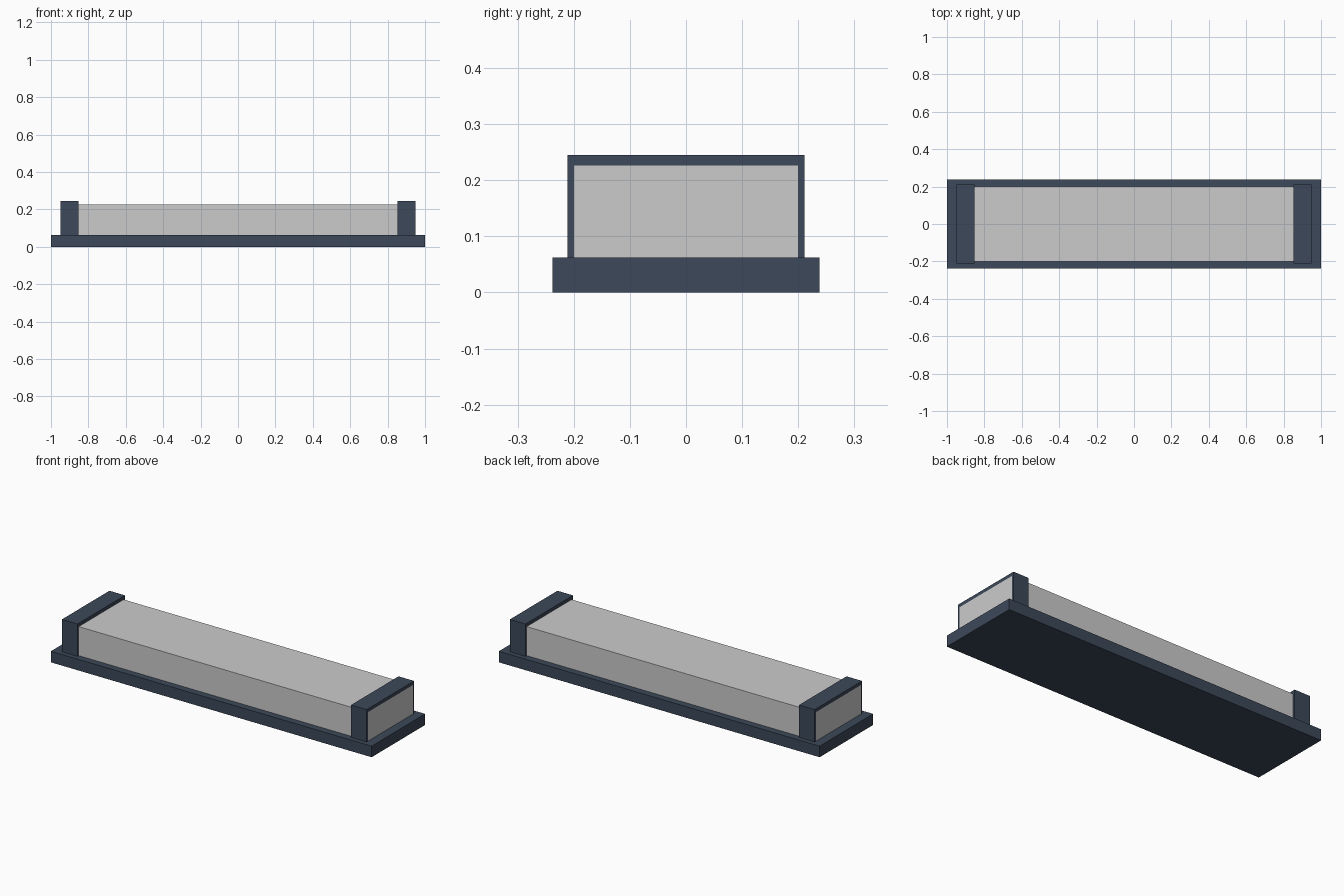
import bpy

if "Cube" in bpy.data.objects:
    bpy.data.objects.remove(bpy.data.objects["Cube"])

dark = bpy.data.materials.new("dark_slate")
dark.diffuse_color = (0.045, 0.065, 0.10, 1)
dark.use_nodes = True
dark.node_tree.nodes["Principled BSDF"].inputs["Base Color"].default_value = dark.diffuse_color


def box(name, x, y, z, mat=None):
    """Axis-aligned box from (min, max) ranges."""
    bpy.ops.mesh.primitive_cube_add(size=1)
    ob = bpy.context.object
    ob.name = name
    ob.location = [(r[0] + r[1]) / 2 for r in (x, y, z)]
    ob.scale = [r[1] - r[0] for r in (x, y, z)]
    bpy.ops.object.transform_apply(location=True, rotation=False, scale=True)
    if mat:
        ob.data.materials.append(mat)
    return ob


BASE_TOP = 0.0625

# Base plate
box("base_plate", (-1, 1), (-0.238, 0.238), (0, BASE_TOP), dark)

# Long grey block, ending flush with the outer faces of the end caps
box("long_block", (-0.95, 0.95), (-0.2, 0.2), (BASE_TOP, 0.226))

# End caps wrapped around both ends of the block
for name, side in (("left_end_cap", -1), ("right_end_cap", 1)):
    box(name, sorted((side * 0.853, side * 0.95)), (-0.2115, 0.2115),
        (BASE_TOP, 0.245), dark)
